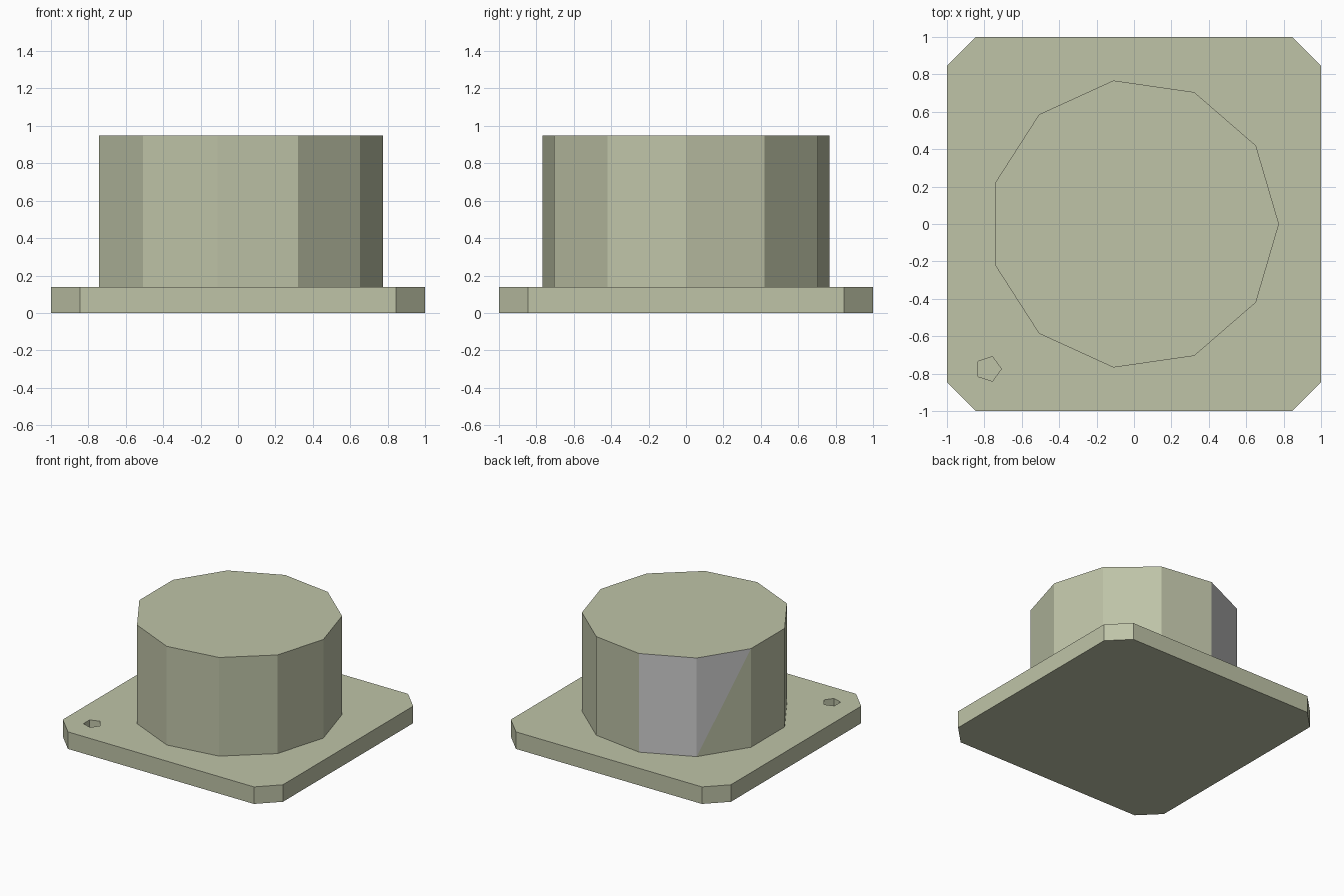
import bpy
import bmesh
import math

if "Cube" in bpy.data.objects:
    bpy.data.objects.remove(bpy.data.objects["Cube"], do_unlink=True)


def material(name, rgb):
    mat = bpy.data.materials.new(name)
    mat.use_nodes = True
    mat.diffuse_color = (*rgb, 1)
    mat.node_tree.nodes["Principled BSDF"].inputs["Base Color"].default_value = (*rgb, 1)
    return mat


green = material("pale sage green", (0.52, 0.55, 0.39))
grey = material("light grey", (0.604, 0.604, 0.604))


def ring(sides, radius, cx=0.0, cy=0.0):
    """Regular polygon with its first corner towards +x."""
    return [(cx + radius * math.cos(math.tau * i / sides),
             cy + radius * math.sin(math.tau * i / sides)) for i in range(sides)]


def prism(name, outline, z0, z1, mats):
    """Closed prism; side faces come first, in outline order."""
    n = len(outline)
    verts = [(x, y, z) for z in (z0, z1) for x, y in outline]
    faces = [(i, (i + 1) % n, n + (i + 1) % n, n + i) for i in range(n)]
    faces += [tuple(reversed(range(n))), tuple(range(n, 2 * n))]
    mesh = bpy.data.meshes.new(name)
    mesh.from_pydata(verts, [], faces)
    for m in mats:
        mesh.materials.append(m)
    obj = bpy.data.objects.new(name, mesh)
    bpy.context.collection.objects.link(obj)
    return obj


# Square base plate with cut corners
PLATE_TOP, BODY_TOP = 0.14, 0.95
c = 0.845
plate = prism("base_plate",
              [(1, -c), (1, c), (c, 1), (-c, 1), (-1, c), (-1, -c), (-c, -1), (c, -1)],
              0, PLATE_TOP, [green])

# Five-sided marker recess in the front corner
cutter = prism("recess_cutter", ring(5, 0.069, -0.778, -0.775), 0.04, 0.3, [green])
cutter.hide_render = True
cut = plate.modifiers.new("marker recess", 'BOOLEAN')
cut.operation = 'DIFFERENCE'
cut.solver = 'EXACT'
cut.object = cutter
bpy.context.view_layer.objects.active = plate
plate.select_set(True)
bpy.ops.object.modifier_apply(modifier=cut.name)
bpy.data.objects.remove(cutter, do_unlink=True)

# Eleven-sided body
SIDES = 11
body = prism("round_body", ring(SIDES, 0.775), PLATE_TOP, BODY_TOP, [green, grey])

# Grey patch: one whole side, plus the upper triangle of the next side
bm = bmesh.new()
bm.from_mesh(body.data)
bm.verts.ensure_lookup_table()
bm.faces.ensure_lookup_table()
bm.faces[3].material_index = 1
low, high = bm.verts[4], bm.verts[SIDES + 5]
bmesh.ops.connect_verts(bm, verts=[low, high])
corner = bm.verts[SIDES + 4]
for face in low.link_faces:
    if high in face.verts and corner in face.verts:
        face.material_index = 1
bm.to_mesh(body.data)
bm.free()
